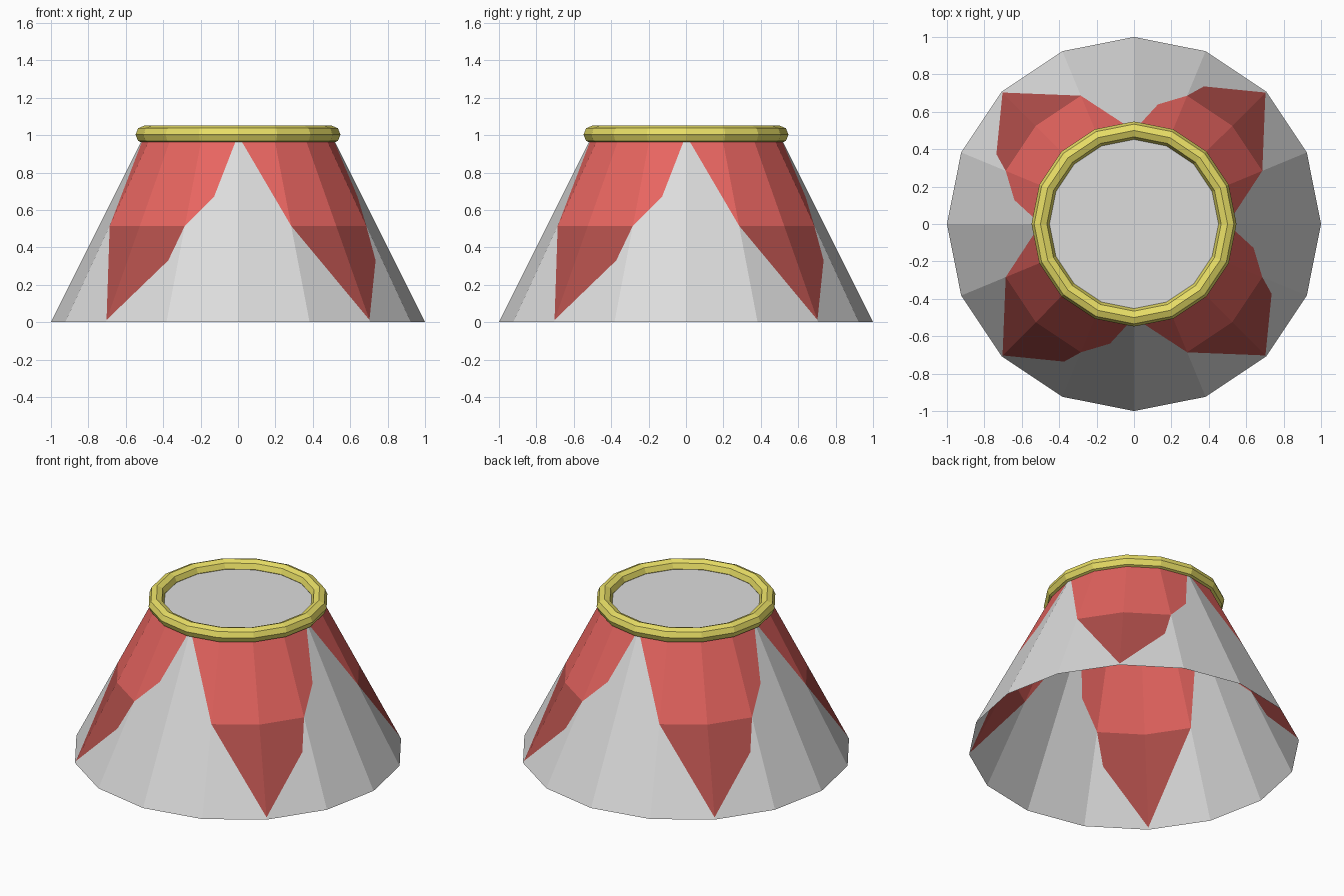
import bpy, bmesh, math
from mathutils import Vector

if "Cube" in bpy.data.objects:
    bpy.data.objects.remove(bpy.data.objects["Cube"])

SIDES = 16
R_BOTTOM, R_TOP, HEIGHT = 1.0, 0.5, 1.0
MID, TIP = 0.515, 0.012      # heights of the petal's colour change and its tip


def material(name, rgb):
    m = bpy.data.materials.new(name)
    lin = [((c / 255 + 0.055) / 1.055) ** 2.4 for c in rgb]
    m.diffuse_color = (*lin, 1)
    m.use_nodes = True
    m.node_tree.nodes["Principled BSDF"].inputs["Base Color"].default_value = m.diffuse_color
    return m


grey = material("light grey", (220, 220, 220))
red = material("red", (238, 104, 99))
dark_red = material("dark red", (178, 79, 75))
yellow = material("yellow", (232, 222, 102))
GREY, RED, DARK = 0, 1, 2


def rib(i, z):
    """Point at height z on cone edge i."""
    a = 2 * math.pi * i / SIDES
    r = R_BOTTOM + (R_TOP - R_BOTTOM) * z / HEIGHT
    return Vector((r * math.cos(a), r * math.sin(a), z))


def diag(i, z):
    """Point at height z on the diagonal of panel i."""
    return rib(i + 1, 0).lerp(rib(i, HEIGHT), z / HEIGHT)


bm = bmesh.new()


def face(mat, *pts):
    f = bm.faces.new([bm.verts.new(p) for p in pts])
    f.material_index = mat


# Sloping shell: four petals, each painted across four panels
for k in range(0, SIDES, 4):
    a, b, c, d, e = range(k, k + 5)
    low, high = diag(c, 0.33), diag(d, 0.67)
    # first panel
    face(RED, rib(a, 1), rib(b, MID), rib(b, 1))
    face(GREY, rib(a, 1), rib(a, 0), rib(b, 0), rib(b, MID))
    # second panel
    face(RED, rib(b, 1), rib(b, MID), rib(c, MID), rib(c, 1))
    face(DARK, rib(b, MID), rib(c, TIP), rib(c, MID))
    face(GREY, rib(b, MID), rib(b, 0), rib(c, 0), rib(c, TIP))
    # third panel
    face(RED, rib(c, 1), rib(c, MID), rib(d, MID), rib(d, 1))
    face(DARK, rib(c, MID), rib(c, TIP), low, rib(d, MID))
    face(GREY, rib(c, TIP), rib(c, 0), rib(d, 0), rib(d, MID), low)
    # fourth panel
    face(RED, rib(d, 1), rib(d, MID), high, rib(e, 1))
    face(GREY, rib(d, MID), rib(d, 0), rib(e, 0), rib(e, 1), high)

# Flat top; the bottom stays open
face(GREY, *[rib(i, HEIGHT) for i in range(SIDES)])
bmesh.ops.remove_doubles(bm, verts=bm.verts, dist=0.0005)

mesh = bpy.data.meshes.new("shade")
bm.to_mesh(mesh)
bm.free()
for m in (grey, red, dark_red):
    mesh.materials.append(m)
shade = bpy.data.objects.new("shade", mesh)
bpy.context.collection.objects.link(shade)

# Rim ring
bpy.ops.mesh.primitive_torus_add(major_segments=SIDES, minor_segments=8,
                                 major_radius=0.5, minor_radius=0.048,
                                 location=(0, 0, 1.003))
ring = bpy.context.object
ring.name = "rim_ring"
ring.data.materials.append(yellow)
for p in ring.data.polygons:
    p.use_smooth = False
